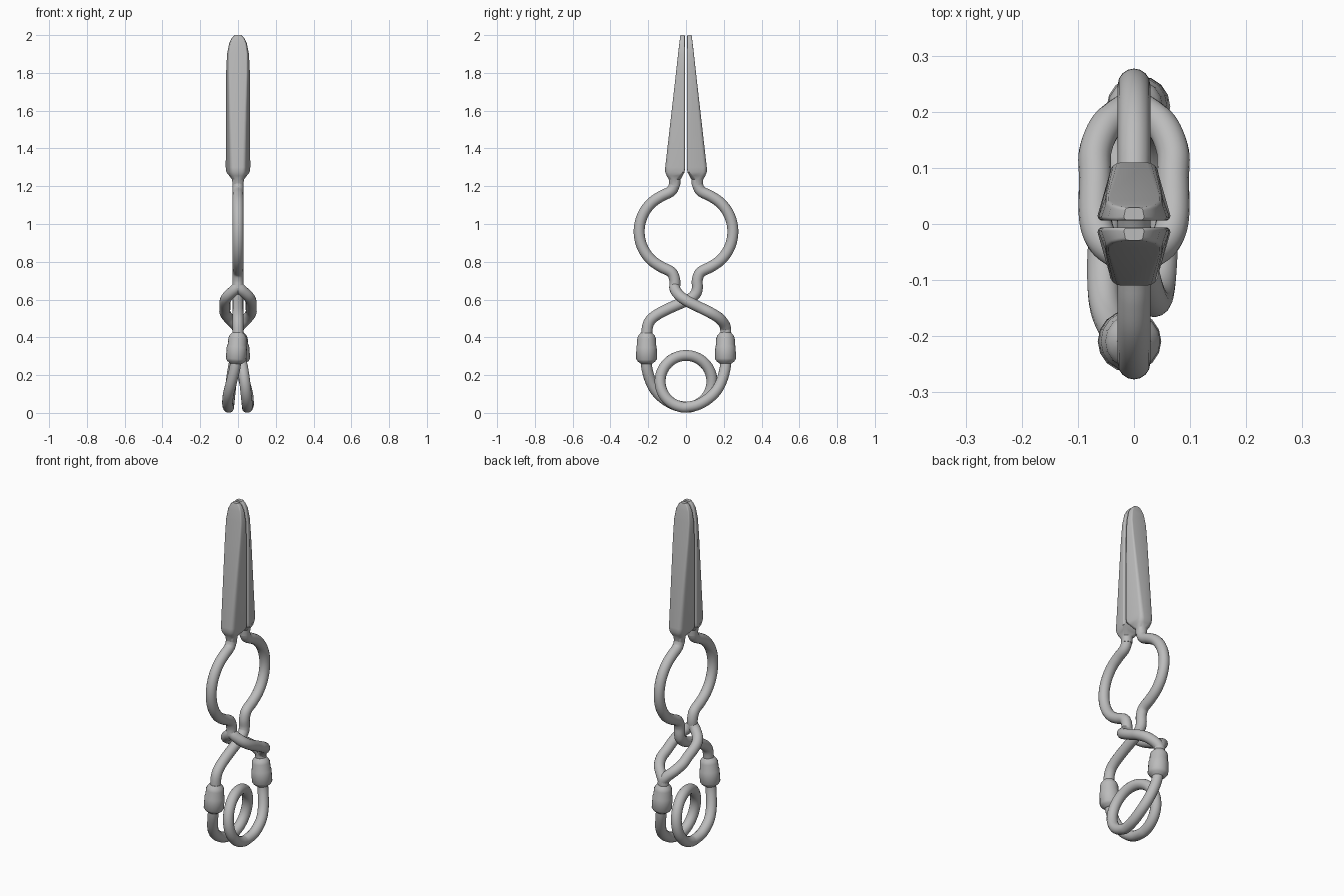
import bpy, bmesh
from math import sin, cos, pi, radians
from mathutils import Vector

cube = bpy.data.objects.get("Cube")
if cube:
    bpy.data.objects.remove(cube, do_unlink=True)

WIRE = 0.029

steel = bpy.data.materials.new("grey steel")
steel.use_nodes = True
GREY = (0.5, 0.5, 0.5, 1)
steel.diffuse_color = GREY
steel.node_tree.nodes["Principled BSDF"].inputs["Base Color"].default_value = GREY


def finish(name, mesh, angle=40):
    obj = bpy.data.objects.new(name, mesh)
    bpy.context.collection.objects.link(obj)
    mesh.materials.clear()
    mesh.materials.append(steel)
    bpy.ops.object.select_all(action="DESELECT")
    obj.select_set(True)
    bpy.context.view_layer.objects.active = obj
    bpy.ops.object.shade_smooth_by_angle(angle=radians(angle))
    return obj


def smooth_path(points, steps=6):
    """Catmull-Rom curve through the points."""
    p = [Vector(q) for q in points]
    p = [2 * p[0] - p[1]] + p + [2 * p[-1] - p[-2]]
    out = []
    for a, b, c, d in zip(p, p[1:], p[2:], p[3:]):
        for i in range(steps):
            t = i / steps
            out.append(b + (c - a) * t / 2 + (a - 2.5 * b + 2 * c - d / 2) * t ** 2
                       + (1.5 * (b - c) + (d - a) / 2) * t ** 3)
    return out + [p[-2]]


def tube(name, path, radii=None):
    """Round bar along a path, with an optional radius at each point."""
    curve = bpy.data.curves.new(name, "CURVE")
    curve.dimensions = "3D"
    curve.bevel_depth = 1.0
    curve.bevel_resolution = 6
    curve.use_fill_caps = True
    spline = curve.splines.new("POLY")
    spline.points.add(len(path) - 1)
    for i, (point, co) in enumerate(zip(spline.points, path)):
        point.co = (*co, 1)
        point.radius = radii[i] if radii else WIRE
    temp = bpy.data.objects.new(name + "_path", curve)
    bpy.context.collection.objects.link(temp)
    bpy.context.view_layer.update()
    graph = bpy.context.evaluated_depsgraph_get()
    mesh = bpy.data.meshes.new_from_object(temp.evaluated_get(graph))
    bpy.data.objects.remove(temp, do_unlink=True)
    return finish(name, mesh)


# Jaw rows: height, inner and outer half width, inner and outer y, corner radii
JAW = [
    (1.20, .029, .029, .031, .089, .028, .028),
    (1.235, .031, .031, .029, .091, .028, .028),
    (1.255, .046, .040, .018, .102, .020, .026),
    (1.275, .062, .043, .007, .110, .010, .024),
    (1.30, .065, .044, .006, .110, .009, .022),
    (1.80, .063, .052, .006, .053, .008, .010),
    (1.90, .058, .051, .006, .042, .007, .008),
    (1.96, .046, .042, .006, .035, .006, .007),
    (1.988, .031, .029, .006, .031, .006, .006),
    (2.00, .018, .016, .007, .029, .006, .006),
]


def jaw(name, side):
    bm = bmesh.new()
    rings = []
    for z, w_in, w_out, y_in, y_out, r_in, r_out in JAW:
        corners = [(w_out - r_out, y_out - r_out, r_out), (r_out - w_out, y_out - r_out, r_out),
                   (r_in - w_in, y_in + r_in, r_in), (w_in - r_in, y_in + r_in, r_in)]
        ring = []
        for k, (x, y, r) in enumerate(corners):
            for i in range(5):
                a = (k + i / 4) * pi / 2
                ring.append(bm.verts.new((side * (x + r * cos(a)), side * (y + r * sin(a)), z)))
        rings.append(ring)
    for low, high in zip(rings, rings[1:]):
        for i in range(len(low)):
            j = (i + 1) % len(low)
            bm.faces.new((low[i], low[j], high[j], high[i]))
    bm.faces.new(rings[0][::-1])
    bm.faces.new(rings[-1])
    bmesh.ops.recalc_face_normals(bm, faces=bm.faces)
    mesh = bpy.data.meshes.new(name)
    bm.to_mesh(mesh)
    bm.free()
    finish(name, mesh, 30)


# Bowed part of each arm, between jaw and crossing
bow = [(0.06, 1.25), (0.06, 1.215), (0.078, 1.175)]
bow += [(0.04 + 0.208 * cos(radians(a)), 0.96 + 0.208 * sin(radians(a))) for a in range(64, -65, -16)]
bow += [(0.078, 0.745), (0.06, 0.705), (0.06, 0.66)]

for label, side in (("back", 1), ("front", -1)):
    jaw(label + "_jaw", side)
    path = [(0, side * y, z) for y, z in bow]
    if side > 0:
        # This arm runs straight through the fork of the other one
        path += [(0, 0.05, 0.63), (0, 0.015, 0.6), (0, -0.09, 0.553), (0, -0.165, 0.512),
                 (0, -0.2, 0.47), (0, -0.21, 0.4)]
    tube(label + "_arm", smooth_path(path))

    # Ferrule joining the arm to the spring
    heights = [0.425, 0.41, 0.395, 0.36, 0.35, 0.285, 0.272, 0.26]
    radii = [0.030, 0.043, 0.049, 0.050, 0.054, 0.055, 0.046, 0.030]
    axis = [(side * (0.425 - z) * 0.07, side * 0.209, z) for z in heights]
    tube(label + "_ferrule", axis, radii)

# Two prongs of the forked arm
prong = [(0, -0.06, 0.67), (0.022, -0.055, 0.648), (0.055, -0.03, 0.617), (0.069, 0.01, 0.59),
         (0.069, 0.08, 0.555), (0.069, 0.13, 0.53), (0.05, 0.175, 0.502),
         (0.016, 0.203, 0.468), (0, 0.21, 0.44), (0, 0.21, 0.4)]
for label, s in (("left", 1), ("right", -1)):
    tube(label + "_fork_prong", smooth_path([(s * x, y, z) for x, y, z in prong]))

# Coil spring: leg, one full turn, opposite leg
leg = [(0.008, 0.212, 0.3), (0.018, 0.206, 0.23), (0.038, 0.18, 0.15),
       (0.052, 0.137, 0.091), (0.055, 0.07, 0.046)]
turn = []
for i in range(25):
    t = i / 24
    a = -pi / 2 - 2 * pi * t
    turn.append((0.05 * cos(pi * t), 0.137 * cos(a), 0.167 + 0.137 * sin(a)))
spring = leg + turn + [(-x, -y, z) for x, y, z in reversed(leg)]
tube("coil_spring", smooth_path(spring, 4))
